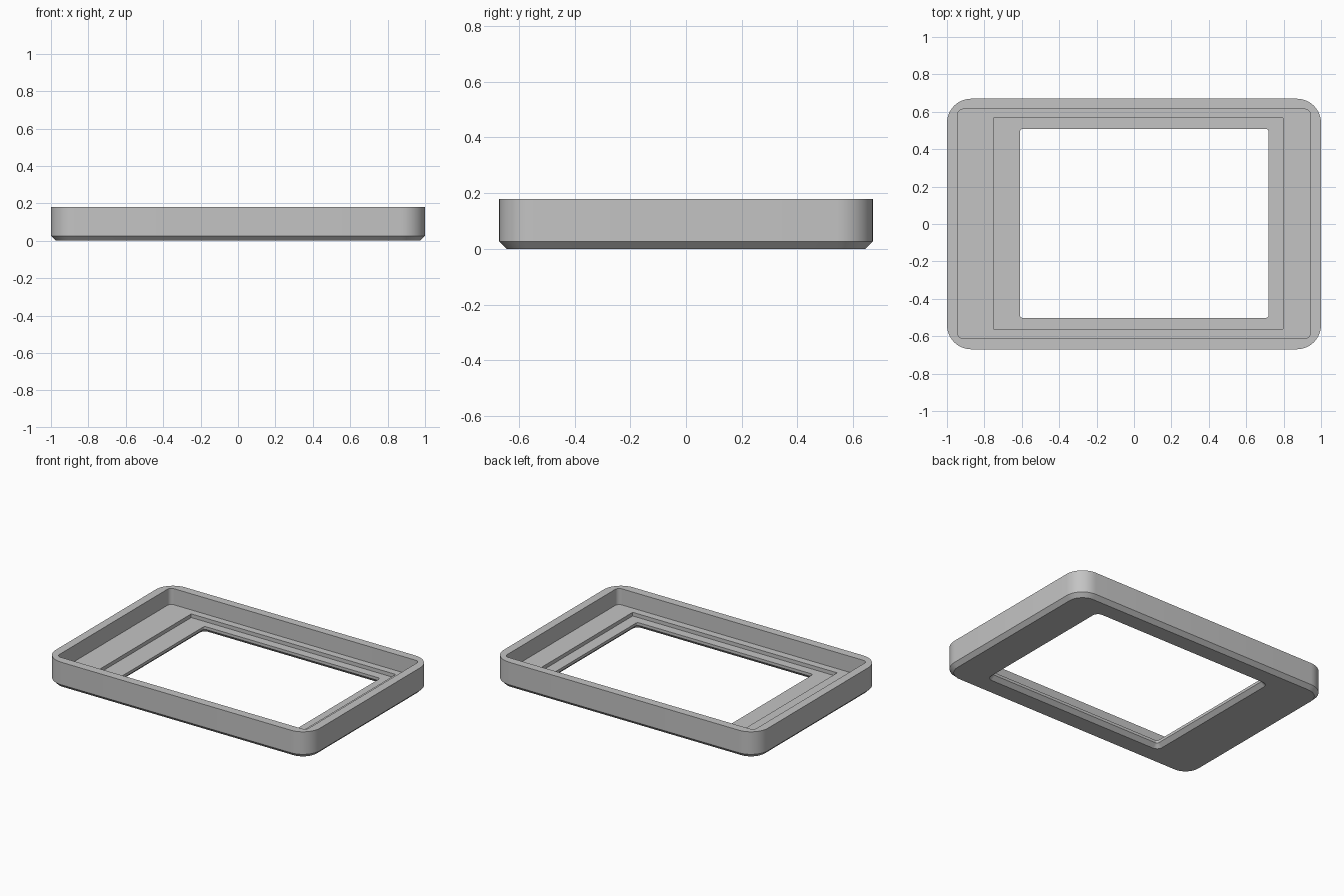
import bpy
import bmesh
from math import cos, sin, pi

cube = bpy.data.objects.get("Cube")
if cube:
    bpy.data.objects.remove(cube, do_unlink=True)

STEPS = 10  # segments per rounded corner


def rounded_loop(bm, x0, x1, y0, y1, radius, z):
    """Counter-clockwise ring of vertices around a rounded rectangle."""
    corners = ((x1, y1, -1, -1), (x0, y1, 1, -1), (x0, y0, 1, 1), (x1, y0, -1, 1))
    ring = []
    for i, (x, y, sx, sy) in enumerate(corners):
        for k in range(STEPS + 1):
            a = (i + k / STEPS) * pi / 2
            ring.append(bm.verts.new((x + sx * radius + radius * cos(a),
                                      y + sy * radius + radius * sin(a), z)))
    return ring


def grow(rect, d):
    x0, x1, y0, y1, r = rect
    return x0 - d, x1 + d, y0 - d, y1 + d, r + d


# Outlines: x min, x max, y min, y max, corner radius
outer = (-1.0, 1.0, -0.67, 0.67, 0.13)
cavity = (-0.943, 0.943, -0.612, 0.614, 0.03)
recess = (-0.75, 0.797, -0.562, 0.566, 0.0)
window = (-0.61, 0.72, -0.502, 0.508, 0.015)

TOP, FLOOR, LEDGE, BEVEL = 0.18, 0.07, 0.045, 0.026

# Closed cross-section: outside wall, rim, cavity, stepped floor, window, underside
section = [
    (grow(outer, -BEVEL), 0),
    (outer, BEVEL),
    (outer, TOP),
    (cavity, TOP),
    (cavity, FLOOR),
    (recess, FLOOR),
    (recess, LEDGE),
    (window, LEDGE),
    (window, BEVEL),
    (grow(window, BEVEL), 0),
]

bm = bmesh.new()
rings = [rounded_loop(bm, *rect, z) for rect, z in section]
for a, b in zip(rings, rings[1:] + rings[:1]):
    for i in range(len(a)):
        j = (i + 1) % len(a)
        bm.faces.new((a[i], a[j], b[j], b[i]))
bmesh.ops.remove_doubles(bm, verts=bm.verts[:], dist=0.0001)
bmesh.ops.recalc_face_normals(bm, faces=bm.faces[:])

mesh = bpy.data.meshes.new("bezel_frame")
bm.to_mesh(mesh)
bm.free()
frame = bpy.data.objects.new("bezel_frame", mesh)
bpy.context.collection.objects.link(frame)

# Single grey plastic
grey = bpy.data.materials.new("plain_grey")
grey.use_nodes = True
colour = (0.55, 0.55, 0.55, 1)
grey.diffuse_color = colour
grey.node_tree.nodes["Principled BSDF"].inputs["Base Color"].default_value = colour
mesh.materials.append(grey)

bpy.ops.object.select_all(action="DESELECT")
frame.select_set(True)
bpy.context.view_layer.objects.active = frame
bpy.ops.object.shade_smooth_by_angle(angle=pi / 6)
